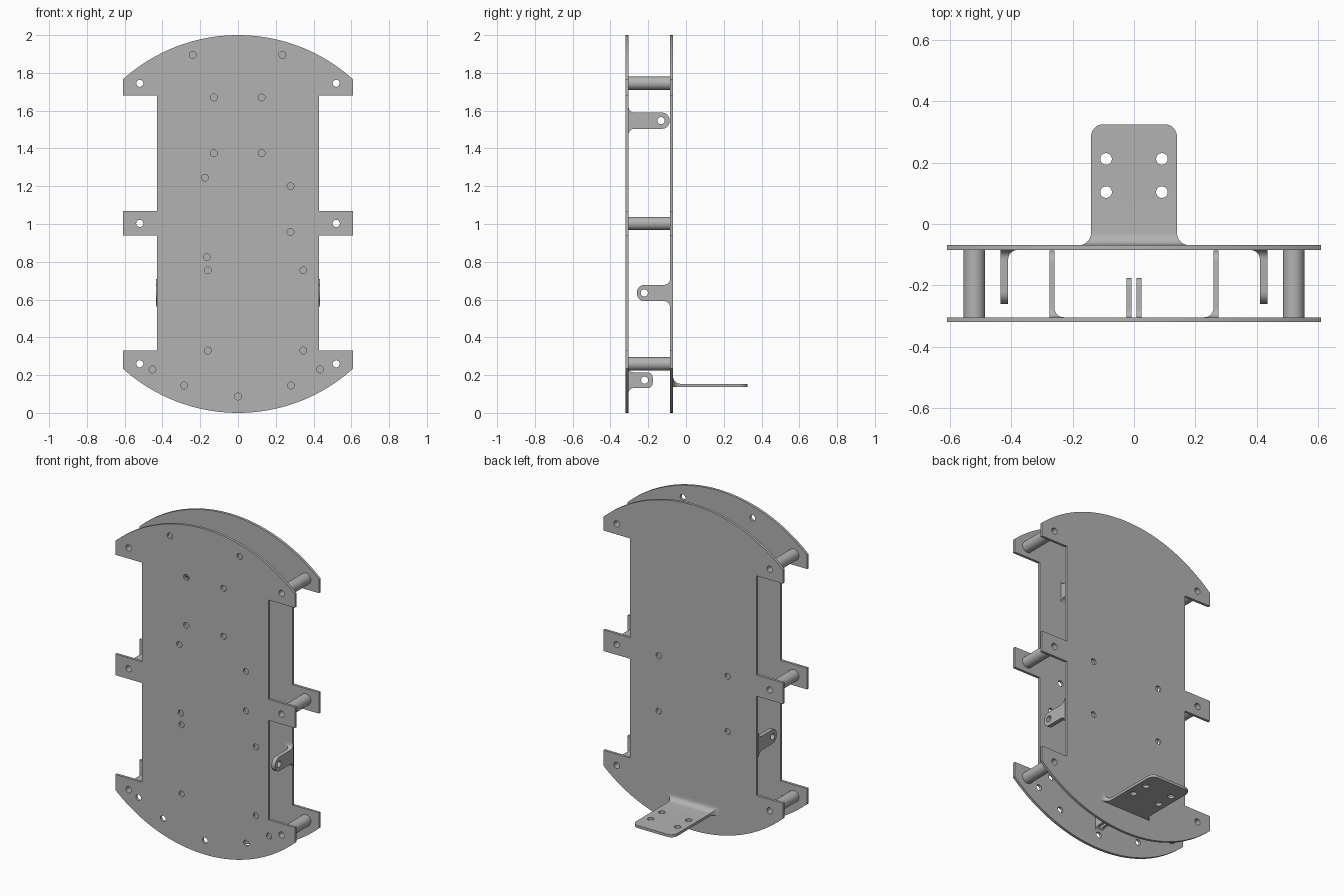
import bpy, bmesh
from math import sin, cos, pi, radians, asin
from mathutils import Matrix, Vector

cube = bpy.data.objects.get("Cube")
if cube:
    bpy.data.objects.remove(cube, do_unlink=True)

GREY = (0.45, 0.45, 0.45, 1)
metal = bpy.data.materials.new("plain grey")
metal.diffuse_color = GREY
metal.use_nodes = True
metal.node_tree.nodes["Principled BSDF"].inputs["Base Color"].default_value = GREY

X, Y, Z = Vector((1, 0, 0)), Vector((0, 1, 0)), Vector((0, 0, 1))


def arc(cx, cy, r, start, end, n=8):
    angles = [radians(start + (end - start) * i / n) for i in range(n + 1)]
    return [(cx + r * cos(a), cy + r * sin(a)) for a in angles]


def circle(cx, cy, r, n=24):
    return arc(cx, cy, r, 0, 360, n)[:-1]


def evaluated_mesh(obj):
    graph = bpy.context.evaluated_depsgraph_get()
    return bpy.data.meshes.new_from_object(obj.evaluated_get(graph))


def extrude(name, loops, depth, origin, u, v, w):
    """Fill a profile with holes in the u/v plane, thickened evenly along w."""
    curve = bpy.data.curves.new(name, "CURVE")
    curve.dimensions = "2D"
    curve.fill_mode = "BOTH"
    curve.extrude = depth / 2
    for loop in loops:
        spline = curve.splines.new("POLY")
        spline.points.add(len(loop) - 1)
        for point, (a, b) in zip(spline.points, loop):
            point.co = (a, b, 0, 1)
        spline.use_cyclic_u = True
    temp = bpy.data.objects.new(name, curve)
    bpy.context.collection.objects.link(temp)
    mesh = evaluated_mesh(temp)
    bpy.data.objects.remove(temp)
    bpy.data.curves.remove(curve)
    place = Matrix((u, v, w)).transposed().to_4x4()
    place.translation = Vector(origin)
    bm = bmesh.new()
    bm.from_mesh(mesh)
    bmesh.ops.transform(bm, matrix=place, verts=bm.verts)
    bmesh.ops.remove_doubles(bm, verts=bm.verts, dist=0.00005)
    bmesh.ops.recalc_face_normals(bm, faces=bm.faces)
    bm.to_mesh(mesh)
    bm.free()
    mesh.name = name
    obj = bpy.data.objects.new(name, mesh)
    bpy.context.collection.objects.link(obj)
    return obj


def finish(obj):
    obj.data.materials.clear()
    obj.data.materials.append(metal)
    bpy.ops.object.select_all(action="DESELECT")
    obj.select_set(True)
    bpy.context.view_layer.objects.active = obj
    bpy.ops.object.shade_smooth_by_angle(angle=radians(30))


def bracket(name, origin, u, v, t, length, half, thick, flare, fillet, corner, holes):
    """Bent sheet tab: a filleted section trimmed by a flared, rounded outline."""
    side = [(-0.05, -half - flare)]
    side += [(flare - flare * cos(a), -half - flare + flare * sin(a))
             for a in [pi / 2 * i / 8 for i in range(9)]]
    side += arc(length - corner, corner - half, corner, -90, 0)
    outline = side + [(a, -b) for a, b in reversed(side)]
    section = [(-0.004, 0), (length + 0.05, 0), (length + 0.05, thick)]
    if fillet:
        section += arc(fillet, thick + fillet, fillet, 270, 180)
        section.append((-0.004, thick + fillet))
    else:
        section.append((-0.004, thick))
    obj = extrude(name, [section], 1, origin, u, t, v)
    cutter = extrude("trim", [outline] + [circle(a, b, 0.019) for a, b in holes],
                     1, origin, u, v, t)
    mod = obj.modifiers.new("trim", "BOOLEAN")
    mod.operation = "INTERSECT"
    mod.solver = "EXACT"
    mod.object = cutter
    bpy.context.view_layer.update()
    mesh = evaluated_mesh(obj)
    obj.modifiers.clear()
    obj.data = mesh
    bpy.data.objects.remove(cutter)
    finish(obj)


# Chassis plate outline: curved ends, waist and three pairs of ears
R = 0.909
sweep = math_angle = asin(0.61 / R) * 180 / pi
right_edge = [(0.61, 0.33), (0.43, 0.33), (0.43, 0.94), (0.61, 0.94),
              (0.61, 1.07), (0.43, 1.07), (0.43, 1.68), (0.61, 1.68)]
plate = right_edge + arc(0, 2 - R, R, 90 - sweep, 90 + sweep, 48)
plate += [(-a, b) for a, b in reversed(right_edge)]
plate += arc(0, R, R, 270 - sweep, 270 + sweep, 48)

ears = [(s * 0.52, z) for s in (-1, 1) for z in (0.26, 1.003, 1.745)]
ear_holes = [circle(a, b, 0.019) for a, b in ears]
front_points = [(-0.24, 1.895), (0.235, 1.895), (-0.175, 1.245), (0.278, 1.2),
                (0.278, 0.957), (-0.165, 0.825), (0, 0.087),
                (-0.453, 0.23), (0.435, 0.23), (-0.285, 0.145), (0.28, 0.145)]
front_points += [(x, z) for x in (-0.128, 0.125) for z in (1.375, 1.67)]
front_points += [(x, z) for x in (-0.16, 0.346) for z in (0.33, 0.755)]
back_points = [(x, z) for x in (-0.235, 0.235) for z in (0.67, 1.01)]

# Front and back plates
for name, y, points in (("front_plate", -0.312, front_points),
                        ("back_plate", -0.077, back_points)):
    holes = ear_holes + [circle(a, b, 0.018) for a, b in points]
    finish(extrude(name, [plate] + holes, 0.016, (0, y, 0), X, Z, Y))

# Hollow spacers between the ears
for x, z in ears:
    finish(extrude("spacer", [circle(0, 0, 0.035, 32), circle(0, 0, 0.019)],
                   0.219, (x, -0.1945, z), X, Z, Y))

# Paired side tabs and small twin lugs
for s, label in ((1, "left"), (-1, "right")):
    bracket(label + "_upper_tab", (s * 0.275, -0.304, 1.547), Y, Z, X * -s,
            0.217, 0.043, 0.016, 0.03, 0.03, 0.04, [(0.172, 0)])
    bracket(label + "_lower_tab", (s * 0.435, -0.085, 0.635), -Y, Z, X * -s,
            0.175, 0.043, 0.025, 0.03, 0.03, 0.04, [(0.136, 0)])
    bracket(label + "_lug", (s * 0.024, -0.304, 0.173), Y, Z, X * -s,
            0.128, 0.042, 0.016, 0.025, 0, 0.028, [(0.085, 0)])

# Rear shelf
bracket("rear_shelf", (0, -0.069, 0.138), Y, X, Z,
        0.394, 0.14, 0.016, 0.04, 0.04, 0.04,
        [(u, v) for u in (0.173, 0.281) for v in (-0.091, 0.091)])
